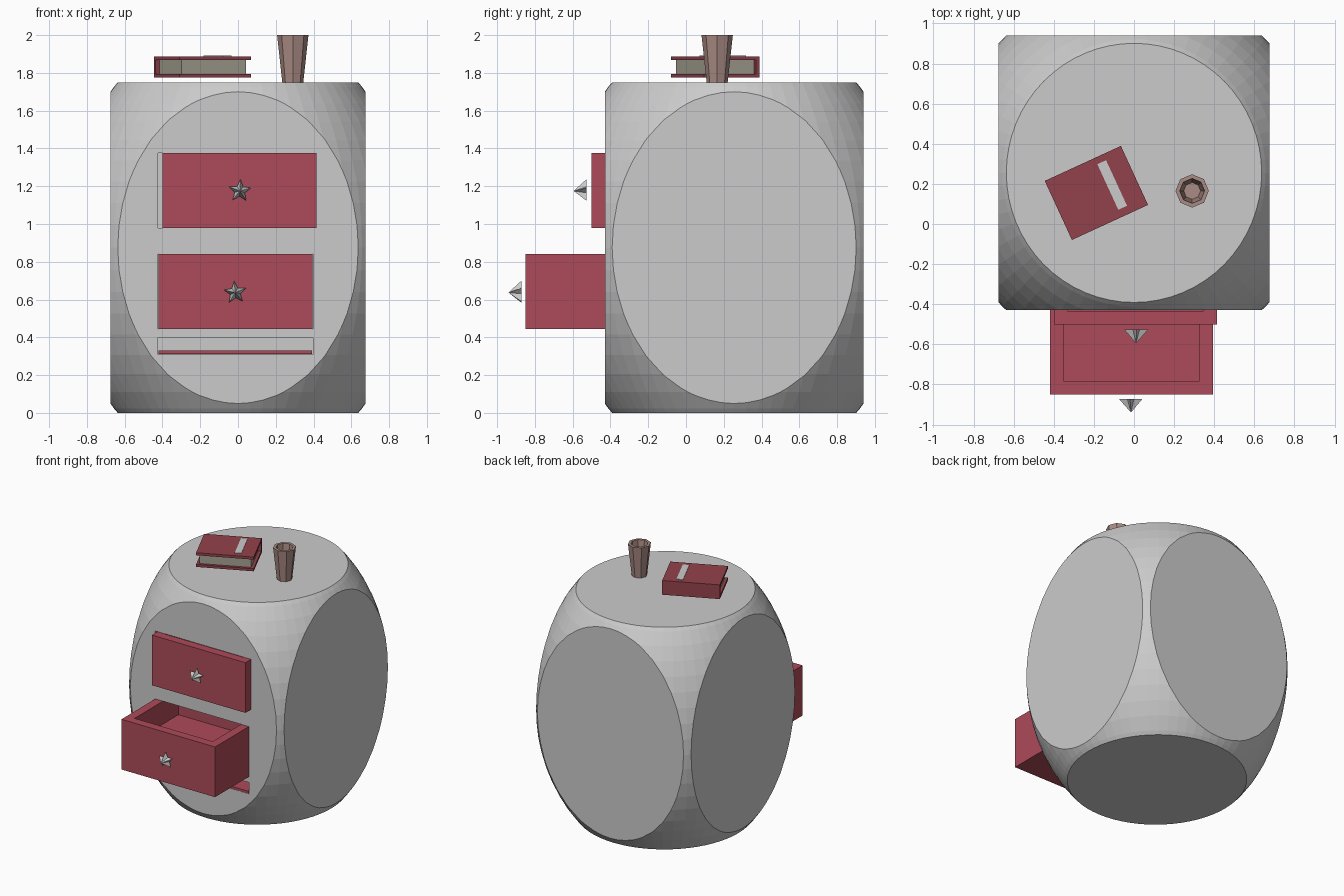
import bpy, bmesh, math
from mathutils import Vector, Matrix

if "Cube" in bpy.data.objects:
    bpy.data.objects.remove(bpy.data.objects["Cube"])


def material(name, rgb):
    m = bpy.data.materials.new(name)
    m.diffuse_color = (*rgb, 1)
    m.use_nodes = True
    m.node_tree.nodes["Principled BSDF"].inputs["Base Color"].default_value = m.diffuse_color
    return m


RED = material("drawer_red", (0.42, 0.07, 0.10))
DARK_RED = material("cover_red", (0.29, 0.055, 0.07))
PAPER = material("paper", (0.38, 0.36, 0.29))
CLAY = material("clay", (0.40, 0.26, 0.23))
LABEL = material("label", (0.55, 0.55, 0.55))


def finish(name, bm, mat=None):
    bmesh.ops.recalc_face_normals(bm, faces=bm.faces)
    me = bpy.data.meshes.new(name)
    bm.to_mesh(me)
    bm.free()
    ob = bpy.data.objects.new(name, me)
    bpy.context.collection.objects.link(ob)
    if mat:
        me.materials.append(mat)
    return ob


def box(name, lo, hi, mat=None, matrix=Matrix()):
    lo, hi = Vector(lo), Vector(hi)
    bm = bmesh.new()
    bmesh.ops.create_cube(bm, size=1)
    for v in bm.verts:
        v.co = matrix @ ((lo + hi) / 2 + v.co * (hi - lo))
    return finish(name, bm, mat) if not isinstance(bm, str) else None


def cut(target, cutter):
    mod = target.modifiers.new("cut", 'BOOLEAN')
    mod.operation = 'DIFFERENCE'
    mod.solver = 'EXACT'
    mod.object = cutter
    bpy.context.view_layer.objects.active = target
    bpy.ops.object.modifier_apply(modifier=mod.name)
    bpy.data.objects.remove(cutter)


# Cabinet: sphere with six sides sliced flat, stretched to size
bm = bmesh.new()
bmesh.ops.create_uvsphere(bm, u_segments=64, v_segments=32, radius=1.376)
for axis in range(3):
    for sign in (-1, 1):
        n = Vector((0, 0, 0))
        n[axis] = sign
        bmesh.ops.bisect_plane(bm, geom=bm.verts[:] + bm.edges[:] + bm.faces[:],
                               plane_co=n, plane_no=n, clear_outer=True)
        bmesh.ops.holes_fill(bm, edges=[e for e in bm.edges if e.is_boundary], sides=0)
for v in bm.verts:
    v.co = Vector((v.co.x * 0.675, v.co.y * 0.685 + 0.255, v.co.z * 0.875 + 0.875))
body = finish("cabinet_body", bm)

# Drawer slots and the narrow shelf slot
for z0, z1 in ((0.98, 1.375), (0.445, 0.84), (0.31, 0.40)):
    cut(body, box("slot_cutter", (-0.423, -0.6, z0), (0.398, 0.2, z1)))
box("shelf_tray", (-0.42, -0.43, 0.311), (0.392, 0.198, 0.33), RED)


# Drawers: block with an inset tray sunk into the top
def drawer(name, x, y, z):
    w, d, h = 0.815, 0.68, 0.395
    ob = box(name, (x, y, z), (x + w, y + d, z + h), RED)
    bm = bmesh.new()
    bm.from_mesh(ob.data)
    top = max(bm.faces, key=lambda f: f.calc_center_median().z)
    bmesh.ops.inset_region(bm, faces=[top], thickness=0.095)
    low = bmesh.ops.extrude_face_region(bm, geom=[top])["geom"]
    bmesh.ops.translate(bm, vec=(0, 0, -0.18),
                        verts=[g for g in low if isinstance(g, bmesh.types.BMVert)])
    if top.is_valid:
        bmesh.ops.delete(bm, geom=[top], context='FACES_ONLY')
    bm.to_mesh(ob.data)
    bm.free()


# Knobs: five-pointed star rising to a point
def star_knob(name, x, y, z, tilt):
    bm = bmesh.new()
    ring = []
    for i in range(10):
        r = 0.062 if i % 2 == 0 else 0.028
        a = math.pi / 2 + tilt + i * math.pi / 5
        ring.append(bm.verts.new((x + r * math.cos(a), y, z + r * math.sin(a))))
    tip = bm.verts.new((x, y - 0.068, z))
    bm.faces.new(ring)
    for i in range(10):
        bm.faces.new((ring[i], ring[(i + 1) % 10], tip))
    finish(name, bm)


drawer("upper_drawer", -0.40, -0.50, 0.98)
drawer("lower_drawer", -0.42, -0.85, 0.445)
star_knob("upper_knob", 0.01, -0.527, 1.175, -0.05)
star_knob("lower_knob", -0.015, -0.872, 0.637, 0.08)

# Cup: eight-sided hollow profile, bottom to rim to inner floor
bm = bmesh.new()
rings = []
for r, z in ((0.055, 1.745), (0.083, 2.0), (0.062, 2.0), (0.042, 1.78)):
    rings.append([bm.verts.new((0.29 + r * math.cos(i * math.pi / 4),
                                0.165 + r * math.sin(i * math.pi / 4), z)) for i in range(8)])
for a, b in zip(rings, rings[1:]):
    for i in range(8):
        j = (i + 1) % 8
        bm.faces.new((a[i], a[j], b[j], b[i]))
bm.faces.new(rings[0])
bm.faces.new(rings[-1])
finish("cup", bm, CLAY)

# Book: two covers, spine, inset pages and a label strip
M = Matrix.Translation((-0.1875, 0.155, 1.775)) @ Matrix.Rotation(math.radians(24.7), 4, 'Z')
L, W = 0.209, 0.162
box("book_bottom_cover", (-L, -W, 0), (L, W, 0.02), DARK_RED, M)
box("book_top_cover", (-L, -W, 0.092), (L, W, 0.112), DARK_RED, M)
box("book_spine", (-L, W - 0.022, 0.02), (L, W, 0.092), DARK_RED, M)
box("book_pages", (-L + 0.022, -W + 0.02, 0.02), (L - 0.022, W - 0.022, 0.092), PAPER, M)
box("book_label", (0.064, -0.122, 0.11), (0.112, 0.128, 0.116), LABEL, M)
